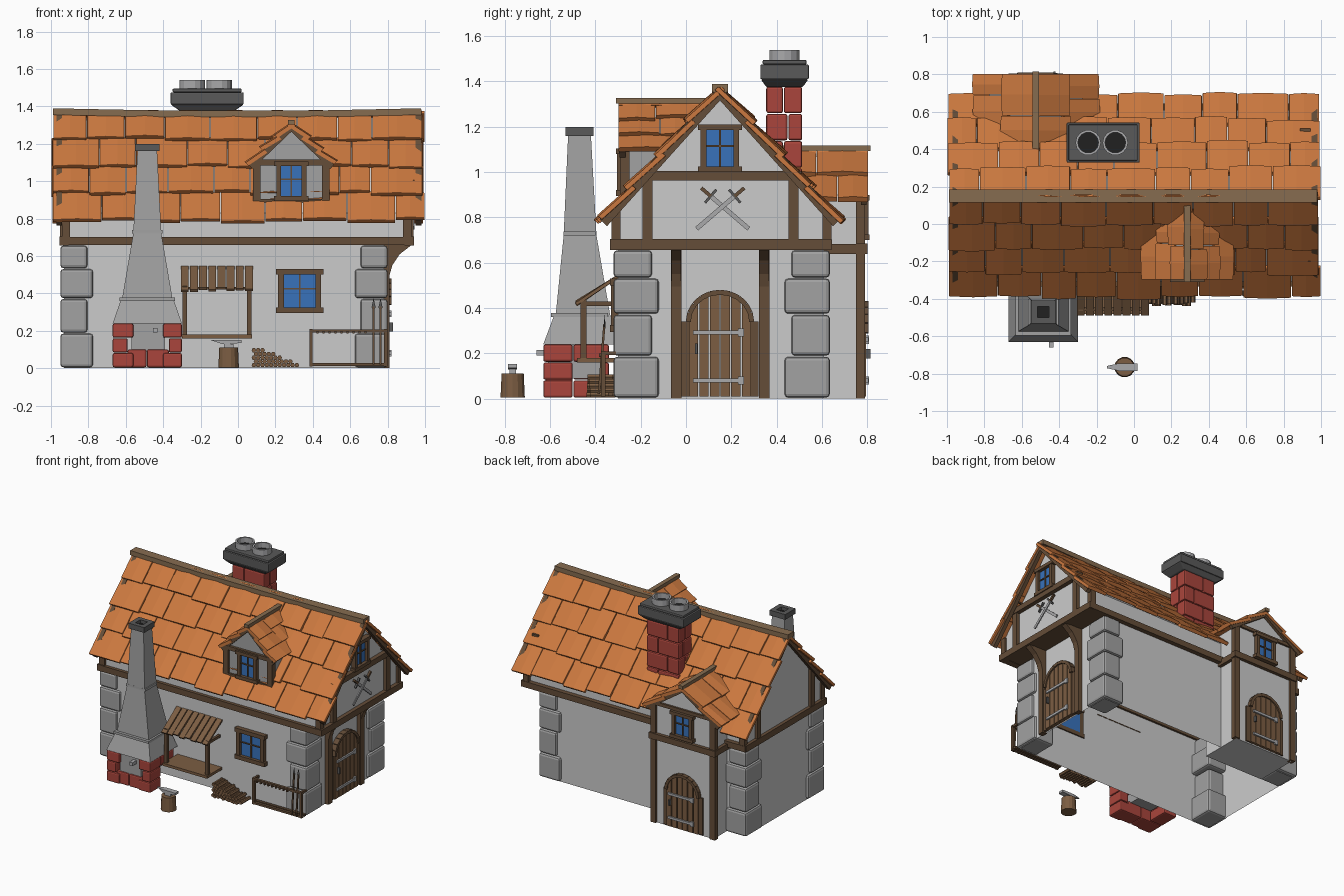
import bpy, bmesh, random
from math import sin, cos, pi, radians
from mathutils import Vector as V, Matrix

if "Cube" in bpy.data.objects:
    bpy.data.objects.remove(bpy.data.objects["Cube"])

random.seed(4)
I = Matrix()
COL = dict(wall=(.8, .82, .8), wood=(.13, .075, .04), plank=(.2, .11, .055), tile=(.6, .19, .05),
           ridge=(.24, .15, .08), brick=(.4, .06, .045), glass=(.04, .17, .5),
           stone=(.36, .36, .36), dark=(.1, .1, .1), steel=(.4, .4, .41), soot=(.015, .015, .015))
MATS = {}
for k, c in COL.items():
    MATS[k] = bpy.data.materials.new(k)
    MATS[k].diffuse_color = (*c, 1)
parts = {}


def hull(name, mat, pts, M=I):
    bm = parts.setdefault(name, (bmesh.new(), mat))[0]
    vs = [bm.verts.new(M @ V(p)) for p in pts]
    bmesh.ops.convex_hull(bm, input=vs)


def box(name, mat, x0, x1, y0, y1, z0, z1, M=I):
    hull(name, mat, [(x, y, z) for x in (x0, x1) for y in (y0, y1) for z in (z0, z1)], M)


def beam(name, mat, p, q, w, h, M=I):
    p, q = V(p), V(q)
    d = (q - p).normalized()
    s = d.cross(V((0, 0, 1)) if abs(d.z) < .99 else V((0, 1, 0))).normalized()
    u = s.cross(d)
    hull(name, mat, [e + s * a * w / 2 + u * b * h / 2 for e in (p, q) for a in (-1, 1) for b in (-1, 1)], M)


def prism(name, mat, xz, y0, y1, M=I):
    hull(name, mat, [(x, y, z) for x, z in xz for y in (y0, y1)], M)


def cyl(name, mat, x, y, r0, r1, z0, z1, n=14):
    hull(name, mat, [(x + r * cos(2 * pi * i / n), y + r * sin(2 * pi * i / n), z)
                     for r, z in ((r0, z0), (r1, z1)) for i in range(n)])


def face(x, y, deg):
    """Frame whose local -y side looks outwards."""
    return Matrix.Translation((x, y, 0)) @ Matrix.Rotation(radians(deg), 4, 'Z')


def window(name, x0, x1, z0, z1, M, f=.025):
    box(name + "_glass", "glass", x0 + f, x1 - f, -.01, .01, z0 + f, z1 - f, M)
    for a, b in ((x0, x0 + f), (x1 - f, x1)):
        box(name + "_frame", "wood", a, b, -.03, .01, z0, z1, M)
    for a, b in ((z0, z0 + f), (z1 - f, z1)):
        box(name + "_frame", "wood", x0 - .012, x1 + .012, -.035, .01, a, b, M)
    w, h = x1 - x0, z1 - z0
    box(name + "_bars", "wood", x0 + w / 2 - .005, x0 + w / 2 + .005, -.018, 0, z0, z1, M)
    box(name + "_bars", "wood", x0, x1, -.018, 0, z0 + h * .55 - .004, z0 + h * .55 + .004, M)


def door(name, w, h, M):
    r, rise, n = w / 2, .13, 6
    top = lambda x: h - rise + rise * max(0, 1 - (x / r) ** 2) ** .5
    for i in range(n):
        a, b = -r + w * i / n + .003, -r + w * (i + 1) / n - .003
        prism(name + "_planks", "plank", [(a, .01), (b, .01)] + [(a + (b - a) * t / 2, top(a + (b - a) * t / 2) - .01) for t in range(3)], -.02, .01, M)
    arc = [(-r, 0, .01)] + [(-r * cos(pi * i / 10), 0, h - rise + rise * sin(pi * i / 10)) for i in range(11)] + [(r, 0, .01)]
    for p, q in zip(arc, arc[1:]):
        beam(name + "_arch", "wood", p, q, .06, .022, M)
    for z in (.08, h * .62):
        beam(name + "_hinges", "steel", (-r + .02, -.025, z), (r - .05, -.025, z), .012, .018, M)
        box(name + "_hinges", "steel", r - .06, r - .035, -.032, -.02, z - .018, z + .018, M)
    box(name + "_handle", "dark", -r + .03, -r + .04, -.04, -.02, h * .42, h * .52, M)


def tiles(name, T, U, D, length, rows, span, width):
    T, U, D = V(T), V(U), V(D).normalized()
    N = U.cross(D)
    N = N if N.z > 0 else -N
    h = length / rows
    for r in range(rows):
        u0, u1 = span((r + .6) * h)
        n = max(1, round((u1 - u0) / width))
        cuts = [u0] + [u0 + (u1 - u0) * (i + random.uniform(-.15, .15) + .3 * (r % 2) - .15) / n for i in range(1, n)] + [u1]
        for a, b in zip(cuts, cuts[1:]):
            v1, lift = (r + 1) * h + random.uniform(-.004, .022), random.uniform(.016, .028)
            pts = []
            for u, c in ((a + .002, 0), ((a + b) / 2, .007), (b - .002, 0)):
                for v, o in ((r * h - .01, 0), (v1, lift)):
                    pts += [T + U * u + D * v + N * (o + c), T + U * u + D * v + N * (o - .022)]
            hull(name, "tile", pts)


# main walls: ground floor and overhanging gabled loft
YC, RZ, K = .15, 1.37, 1.113
box("ground_floor_walls", "wall", -.93, .78, -.30, .61, 0, .67)
GM = face(0, YC, 90)
prism("loft_walls", "wall", [(-.46, .67), (.46, .67), (.46, .83), (0, 1.34), (-.46, .83)], -.91, .93, GM)
box("overhang_soffit", "wood", .78, .91, -.30, .61, .66, .68)

# main roof
for s in (-1, 1):
    D = V((0, s * .53, -.59))
    tiles("main_roof_tiles", (0, YC, RZ), (1, 0, 0), D, D.length - .01, 4, lambda v: (-.985 - random.random() * .015, .985 + random.random() * .015), .215)
    beam("roof_underside", "wood", (-.97, YC + s * .27, 1.03), (.97, YC + s * .27, 1.03), .01, .01)
    for x in (-.955, .965):
        beam("barge_boards", "wood", (x, YC, 1.35), (x, YC + s * .515, 1.35 - .515 * K), .03, .045)
pts = [(-.99, YC, 1.372), (-.4, YC, 1.36), (.4, YC, 1.36), (.98, YC, 1.372)]
for p, q in zip(pts, pts[1:]):
    beam("ridge_beam", "ridge", p, q, .07, .035)

# timber framing
for y in (-.31, .62):
    beam("wall_plates", "wood", (-.95, y, .68), (.94, y, .68), .05, .045)
    for x in (-.92, .905):
        box("corner_posts", "wood", x - .022, x + .022, y - .018, y + .022, .70, .83)
for x, w in ((-.93, 0), (.915, 1)):
    beam("gable_sills", "wood", (x, -.335, .68), (x, .64, .68), .05, .048)
    for y in (-.17, .475):
        box("gable_posts", "wood", x - .022, x + .022, y - .022, y + .022, .70, .99)
    if w:
        beam("gable_crossbeam", "wood", (x, -.2, .985), (x, .51, .985), .055, .042)
for y in (-.043, .345):
    box("door_posts", "wood", .77, .81, y - .023, y + .023, 0, .66)
    arc = [(.80, .46), (.825, .55), (.865, .61), (.93, .66)]
    for p, q in zip(arc, arc[1:]):
        hull("overhang_brackets", "wood", [(x, y + s, z) for x, z in (p, q, (.80, .66)) for s in (-.022, .022)])

# corner stones
for cx, sx in ((-.95, 1), (.80, -1)):
    for cy, sy in ((-.32, 1), (.635, -1)):
        for i, (a, b) in enumerate(((.005, .185), (.19, .37), (.375, .53), (.535, .655))):
            w, d = ((.175, .2), (.145, .17))[i % 2]
            box("corner_stones", "stone", cx, cx + sx * w, cy, cy + sy * d, a, b)

# right side door, loft window and crossed swords
R = face(.79, YC, 90)
door("side_door", .28, .47, R)
G = face(.915, YC, 90)
window("loft_window", -.085, .085, 1.0, 1.21, G)
for s in (-1, 1):
    P = lambda t, y=-.02: (.012 + s * (-.115 + .21 * t), y - s * .004, .75 + .18 * t)
    beam("sword_blades", "steel", P(0), P(.8), .008, .02, G)
    beam("sword_grips", "wood", P(.8), P(1), .015, .016, G)
    c = V(P(.8))
    d = V((s * .025, 0, -.029))
    beam("sword_guards", "dark", c - d, c + d, .014, .012, G)

# front window
window("front_window", .215, .445, .295, .53, face(0, -.30, 0), .03)


# cross-gable roof running along y
def cross_roof(name, xc, zr, half, drop, yend, s):
    meet = lambda z: YC + s * (RZ - z) / K
    L = (half ** 2 + drop ** 2) ** .5
    for k in (-1, 1):
        def span(v):
            e = sorted((yend, meet(zr - drop * v / L) - s * .03))
            return e[0], e[1]
        tiles(name + "_tiles", (xc, 0, zr), (0, 1, 0), (k * half, 0, -drop), L, 3 if s < 0 else 2, span, .17)
        beam(name + "_barge", "wood", (xc, yend - s * .02, zr - .02), (xc + k * half * .97, yend - s * .02, zr - .02 - drop * .97), .025, .03)
    beam(name + "_ridge", "ridge", (xc, yend + s * .01, zr + .01), (xc, meet(zr) - s * .02, zr + .01), .035, .025)


# front dormer
cross_roof("dormer_roof", .285, 1.305, .225, .215, -.30, -1)
prism("dormer_walls", "stone", [(.095, .89), (.475, .89), (.475, 1.11), (.285, 1.29), (.095, 1.11)], -.275, .06)
window("dormer_window", .205, .365, .895, 1.105, face(0, -.275, 0))
for x in (.1, .47):
    box("dormer_posts", "wood", x - .02, x + .02, -.292, -.25, .895, 1.1)
box("dormer_beams", "wood", .075, .495, -.295, -.26, 1.085, 1.115)
box("dormer_beams", "wood", .085, .485, -.29, -.26, .885, .905)

# rear porch wing
XC = -.525
cross_roof("wing_roof", XC, 1.095, .315, .215, .805, 1)
prism("wing_walls", "wall", [(XC - .25, 0), (XC + .25, 0), (XC + .25, .9), (XC, 1.07), (XC - .25, .9)], .45, .775)
B = face(XC, .775, 180)
door("rear_door", .27, .42, B)
window("wing_window", -.085, .085, .7, .9, B)
for x in (XC - .25, XC + .25):
    box("wing_posts", "wood", x - .022, x + .022, .75, .79, 0, .9)
    beam("wing_beams", "wood", (x, .6, .66), (x, .8, .66), .05, .045)
box("wing_beams", "wood", XC - .28, XC + .28, .755, .8, .64, .685)
box("wing_beams", "wood", XC - .26, XC + .26, .76, .79, .9, .925)

# main brick chimney with two pots
for i in range(5):
    z, m = .78 + .12 * i, (-.2, -.12)[i % 2]
    for a, b in ((-.30, m), (m, -.025)):
        for c, d in ((.352, .43 + .02 * (i % 2)), (.43 + .02 * (i % 2), .515)):
            box("chimney_bricks", "brick", a + .002, b - .002, c + .002, d - .002, z, z + .117)
for z0, z1, a, b in ((1.375, 1.41, .145, .08), (1.41, 1.475, .195, .107), (1.475, 1.495, .185, .097)):
    e = .05 if z0 < 1.4 else 0
    hull("chimney_cap", "dark", [(-.165 + i * (a + f), .435 + j * (b + f * .5), z) for i in (-1, 1) for j in (-1, 1) for z, f in ((z0, 0), (z1, e))])
for x in (-.245, -.1):
    cyl("pot_insides", "soot", x, .435, .055, .055, 1.49, 1.5)
    for i in range(14):
        hull("chimney_pots", "steel", [(x + r * cos(2 * pi * k / 14), .435 + r * sin(2 * pi * k / 14), z)
                                       for r in (.055, .068) for k in (i, i + 1) for z in (1.49, 1.54)])

# forge: brick hearth, tapered hood and flue
FX, FY = -.485, -.47
for i in range(3):
    z, o = .005 + i * .079, .03 * (i % 2)
    for a, b in ((-.67, -.56 - o), (-.40 + o, -.30)):
        box("forge_bricks", "brick", a, b, -.63, -.50, z, z + .076)
        if a < -.5 or i == 2:
            box("forge_bricks", "brick", a, b, -.497, -.34, z, z + .076)
for a, b in ((-.59, -.49), (-.487, -.37)):
    box("forge_bricks", "brick", a, b, -.62, -.50, .005, .1)
box("forge_niche", "stone", -.57, -.39, -.61, -.36, .09, .27)
box("forge_spout", "steel", -.455, -.43, -.66, -.6, .19, .215)
lv = [(.24, .185, -.63, -.30), (.36, .143, -.585, -.33), (.37, .135, -.575, -.335), (.72, .075, -.54, -.395), (1.17, .052, -.52, -.42)]
for p, q in zip(lv, lv[1:]):
    hull("forge_hood", "stone", [(FX + s * h, y, z) for z, h, a, b in (p, q) for s in (-1, 1) for y in (a, b)])
for z, h in ((.36, .148), (.72, .082)):
    box("hood_collars", "stone", FX - h, FX + h, FY - h * .85, FY + h * .85, z, z + .018)
for s in (-1, 1):
    box("flue_cap", "dark", FX + s * .03, FX + s * .066, FY - .062, FY + .062, 1.16, 1.2)
    box("flue_cap", "dark", FX - .066, FX + .066, FY + s * .03, FY + s * .062, 1.16, 1.2)
box("flue_inside", "soot", FX - .03, FX + .03, FY - .03, FY + .03, 1.16, 1.175)

# work counter with slatted awning
box("counter_top", "plank", -.30, .075, -.48, -.30, .16, .18)
for x in (-.285, .06):
    box("awning_posts", "wood", x - .012, x + .012, -.465, -.44, .16, .44)
    beam("awning_braces", "wood", (x, -.31, .42), (x, -.46, .42), .02, .02)
box("awning_posts", "wood", -.30, .075, -.465, -.445, .42, .435)
for i in range(8):
    x = -.285 + i * .049
    beam("awning_slats", "plank", (x, -.30, .54), (x, -.485, .42 + random.uniform(-.008, .008)), .042, .014)

# anvil on a stump
cyl("stump", "plank", -.05, -.765, .055, .05, .005, .112)
box("anvil", "steel", -.075, -.025, -.78, -.75, .112, .13)
hull("anvil", "steel", [(x, -.765 + s * w, z) for x, w, z in ((-.145, .006, .15), (-.08, .02, .152), (.02, .02, .152), (.02, .02, .135), (-.08, .02, .128)) for s in (-1, 1)])

# sloping firewood stack
for r in range(5):
    for i in range(11 - 2 * r):
        x, y = .085 + i * .023 + (r % 2) * .011, random.uniform(-.01, .01)
        hull("firewood", "plank", [(x + .0125 * cos(k * pi / 3), yy + y, .016 + r * .02 + .0125 * sin(k * pi / 3)) for k in range(6) for yy in (-.43, -.32)])

# weapon rack
for y, z in ((-.365, .2), (-.365, .02), (-.335, .02)):
    beam("rack_rails", "wood", (.385, y, z), (.80, y, z), .02, .016)
for x in (.39, .79):
    box("rack_posts", "wood", x - .009, x + .009, -.375, -.355, .01, .21)
    beam("rack_posts", "wood", (x, -.365, .2), (x, -.31, .2), .016, .016)
for i in range(9):
    box("rack_pegs", "wood", .42 + i * .032, .43 + i * .032, -.385, -.365, .185, .2)
for x in (.725, .762):
    beam("spear_shafts", "wood", (x, -.385, .02), (x, -.36, .33), .01, .01)
    hull("spear_heads", "dark", [(x - .011, -.36, .325), (x + .011, -.36, .325), (x, -.365, .31), (x, -.355, .31), (x, -.358, .375)])

# turn the collected parts into objects
BEVEL = dict(corner_stones=.016, chimney_bricks=.01, forge_bricks=.009, main_roof_tiles=.004, chimney_cap=.006)
for name, (bm, mat) in parts.items():
    bmesh.ops.dissolve_limit(bm, angle_limit=.01, verts=bm.verts, edges=bm.edges)
    if name in ("ground_floor_walls", "loft_walls"):  # walls are open below and between floors
        bmesh.ops.delete(bm, geom=[f for f in bm.faces if abs(f.normal.z) > .99], context='FACES')
    me = bpy.data.meshes.new(name)
    bm.to_mesh(me)
    bm.free()
    me.materials.append(MATS[mat])
    ob = bpy.data.objects.new(name, me)
    bpy.context.collection.objects.link(ob)
    if name in BEVEL:
        m = ob.modifiers.new("bevel", 'BEVEL')
        m.width, m.segments, m.limit_method = BEVEL[name], 2, 'ANGLE'

for m in bpy.data.materials:
    if m.users and not m.is_grease_pencil:
        m.use_nodes = True
        m.node_tree.nodes["Principled BSDF"].inputs["Base Color"].default_value = m.diffuse_color
